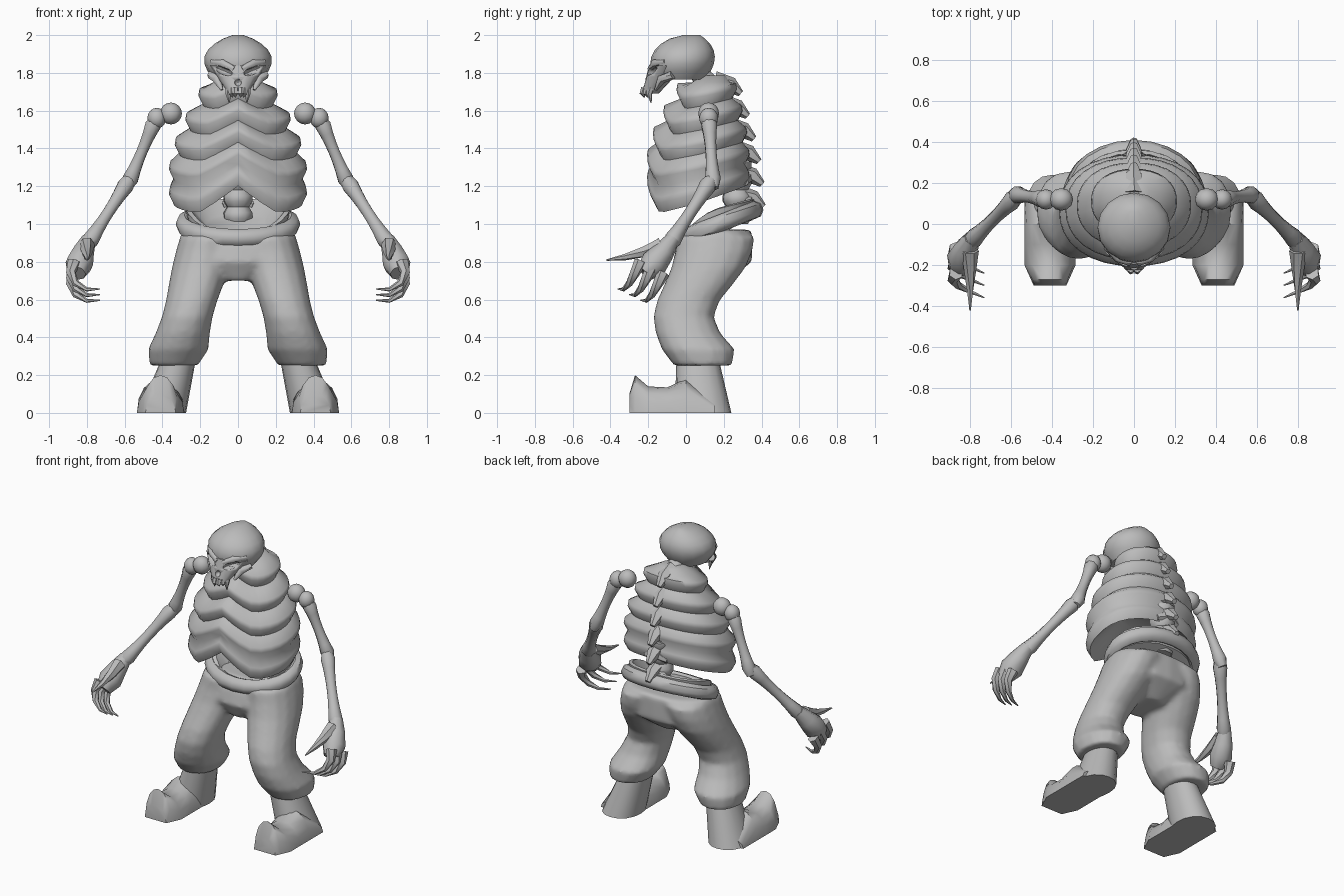
import bpy, bmesh
from math import sin, cos, pi, tau, radians
from mathutils import Vector

if "Cube" in bpy.data.objects:
    bpy.data.objects.remove(bpy.data.objects["Cube"])

grey = bpy.data.materials.new("bone_grey")
grey.use_nodes = True
grey.diffuse_color = (.5, .5, .5, 1)
grey.node_tree.nodes["Principled BSDF"].inputs["Base Color"].default_value = grey.diffuse_color


def finish(name, bm, mirror=False, sharp=45):
    bmesh.ops.recalc_face_normals(bm, faces=bm.faces)
    mesh = bpy.data.meshes.new(name)
    bm.to_mesh(mesh)
    bm.free()
    mesh.materials.append(grey)
    part = bpy.data.objects.new(name, mesh)
    bpy.context.collection.objects.link(part)
    bpy.ops.object.select_all(action='DESELECT')
    bpy.context.view_layer.objects.active = part
    part.select_set(True)
    bpy.ops.object.shade_smooth_by_angle(angle=radians(sharp))
    if mirror:
        part.modifiers.new("mirror", 'MIRROR')
    return part


def skin(bm, rings, closed=False):
    rows = [[bm.verts.new(point) for point in ring] for ring in rings]
    pairs = list(zip(rows, rows[1:]))
    if closed:
        pairs.append((rows[-1], rows[0]))
    else:
        bm.faces.new(rows[0])
        bm.faces.new(rows[-1])
    for lower, upper in pairs:
        for i in range(len(lower)):
            bm.faces.new((lower[i - 1], lower[i], upper[i], upper[i - 1]))


def loft(name, rings, mirror=False, sharp=45, closed=False):
    bm = bmesh.new()
    skin(bm, rings, closed)
    return finish(name, bm, mirror, sharp)


def turn(count):
    return [tau * i / count for i in range(count)]


def oval(x, y, z, rx, ry, sides=16, power=2.2, lift=None):
    ring = []
    for angle in turn(sides):
        c, s = sin(angle), -cos(angle)
        reach = (abs(c) ** power + abs(s) ** power) ** (-1 / power)
        ring.append(Vector((x + rx * c * reach, y + ry * s * reach, z + (lift(c, s) if lift else 0))))
    return ring


def tubes(name, paths, sides=8, mirror=False):
    # Each path is a list of (point, radius)
    bm = bmesh.new()
    for path in paths:
        points = [Vector(point) for point, radius in path]
        rings = []
        for i, (point, radius) in enumerate(path):
            along = points[min(i + 1, len(points) - 1)] - points[max(i - 1, 0)]
            across = along.cross(Vector((.3, 1, .2))).normalized()
            other = along.normalized().cross(across)
            rings.append([points[i] + radius * (across * cos(a) + other * sin(a)) for a in turn(sides)])
        skin(bm, rings)
    return finish(name, bm, mirror)


def bone(name, start, end, radius):
    # Thin shaft that swells to a rounded knob at both ends
    start, end = Vector(start), Vector(end)
    steps = 8
    path = []
    for k in range(steps + 1):
        t = k / steps
        knob = .75 + .6 * abs(2 * t - 1) ** 2
        path.append((start.lerp(end, t), radius * (.7 if k in (0, steps) else knob)))
    return tubes(name, [path], mirror=True)


def ball(name, centre, size, mirror=False, tilt=0):
    bm = bmesh.new()
    bmesh.ops.create_uvsphere(bm, u_segments=12, v_segments=8, radius=1)
    for v in bm.verts:
        x, y, z = (a * b for a, b in zip(v.co, size))
        v.co = Vector(centre) + Vector((x * cos(tilt) - z * sin(tilt), y, x * sin(tilt) + z * cos(tilt)))
    return finish(name, bm, mirror)


# Skull: domed top, widest at the cheeks, cut short underneath
skull_rings = []
for k in range(8):
    t = k / 7
    width = sin(pi * (.06 + .68 * t))
    skull_rings.append(oval(0, .03 - .06 * t ** .5, 2 - .235 * t ** 1.3,
                            .18 * width ** 1.1, .17 * width ** .8, power=2))
skull = loft("skull", skull_rings)
face = loft("upper_jaw", [oval(0, -.1 - .09 * t, 1.84 - .15 * t, .15 - .1 * t, .095 - .05 * t)
                          for t in (0, .4, .75, 1)])

# Eye sockets and nose hole
cutters = [ball("eye_cutter", (side * .085, -.2, 1.815), (.06, .06, .022), tilt=side * .4) for side in (-1, 1)]
cutters.append(ball("nose_cutter", (0, -.23, 1.75), (.02, .04, .02)))
for target in (skull, face):
    bpy.context.view_layer.objects.active = target
    for cutter in cutters:
        hole = target.modifiers.new("socket", 'BOOLEAN')
        hole.operation, hole.object, hole.solver = 'DIFFERENCE', cutter, 'EXACT'
        bpy.ops.object.modifier_apply(modifier=hole.name)
for cutter in cutters:
    bpy.data.objects.remove(cutter)

tubes("brow_ridges", [[((.02, -.19, 1.82), .015), ((.08, -.165, 1.85), .022), ((.14, -.11, 1.86), .012)]], 8, True)
tubes("cheekbones", [[((.14, -.07, 1.79), .025), ((.11, -.13, 1.765), .025), ((.085, -.16, 1.71), .008)]], 8, True)

# Teeth: long outer fangs, short inner teeth
teeth = []
for k in range(3):
    x, y = .015 + .018 * k, -.22 + .018 * k
    tip = 1.64 if k == 2 else 1.67
    teeth.append([((x, y, 1.72), .018), ((x, y - .01, 1.69), .016), ((x * .9, y, tip), .002)])
tubes("teeth", teeth, 6, True)


# Rib cage: each rib flares downward, then tucks in under its lower edge
def rib_ring(z, swell, inset=0, drop=0):
    front, back = inset - .05 - .16 * swell, .27 + .07 * swell - inset

    def lift(c, s):
        # Breastbone peak in front, low at the front sides, rising to the spine
        return drop * (max(0, 1.2 - 2 * abs(c)) + .5 * s if s < 0 else .7 * s)
    return oval(0, (front + back) / 2, z, .21 + .16 * swell - inset, (back - front) / 2, 32, lift=lift)


cage = [rib_ring(1.785, -.85), rib_ring(1.75, -.5)]
for i in range(5):
    z, swell, drop = 1.68 - .13 * i, sin(pi * i / 7), .05 + .02 * i
    cage += [rib_ring(z + .03, swell, .005, drop), rib_ring(z, swell, 0, drop),
             rib_ring(z - .05, swell, .025, drop)]
cage += [rib_ring(1.2, .9, .1, .1), rib_ring(1.3, .9, .2)]
loft("rib_cage", cage, sharp=65)
tubes("neck", [[((0, .13, 1.72), .07), ((0, .05, 1.82), .045)]])

# Spine with back-swept spikes
column = [((0, .27, 1 + .03 * k), .08 if k % 3 else .06) for k in range(12)]
tubes("lower_spine", [column])
spikes, wings = [], []
for i in range(6):
    y, z = .29 + .12 * sin(pi * i / 10), 1.69 - .12 * i
    spikes.append([((0, y - .14, z + .07), .05), ((0, y - .05, z + .045), .042), ((0, y, z), .018)])
    if i > 2:
        wings.append([((0, y - .08, z + .04), .04), ((.08, y - .09, z + .01), .018)])
tubes("spine_spikes", spikes, 6)
tubes("vertebra_wings", wings, 6, True)


# Pelvis bowl, notched low in front, inside a belt tilted up at the back
def notch(c, s):
    return .05 * s - .1 * max(0, -s) ** 2


loft("pelvis_bowl", [oval(0, .17, z, rx, rx * .7, 20, lift=notch)
                     for z, rx in ((.97, .26), (1.08, .275), (1.085, .25), (1, .17))])
belt = []
for around in turn(24):
    belt.append([])
    for t in turn(8):
        grow = .045 * cos(t)
        belt[-1].append(Vector((cos(around) * (.285 + grow), .17 + sin(around) * (.195 + grow),
                                1 + .075 * sin(around) + .048 * sin(t))))
loft("belt", belt, closed=True)

# Trousers: the legs bend forward and narrow at the knee, then flare to a cuff
trousers = bmesh.new()
skin(trousers, [oval(0, y, z, rx, ry, 20) for z, y, rx, ry in (
    (.97, .17, .29, .18), (.88, .15, .32, .2), (.8, .14, .32, .21), (.7, .1, .1, .12))])
for side in (-1, 1):
    leg = []
    for k in range(9):
        t = k / 8
        knee = sin(pi * t ** 1.4) ** 2
        tuck = .75 if k == 8 else 1
        leg.append(oval(side * (.15 + .19 * t), .16 - .07 * t - .13 * knee, .94 - .69 * t,
                        (.155 + .015 * t - .03 * knee) * tuck, (.205 - .045 * knee) * tuck))
    skin(trousers, leg)
trousers = finish("trousers", trousers)
blend = trousers.modifiers.new("blend", 'REMESH')
blend.mode, blend.voxel_size, blend.use_smooth_shade = 'VOXEL', .016, True
relax = trousers.modifiers.new("relax", 'SMOOTH')
relax.factor, relax.iterations = .5, 6

# Boots with upturned toes
loft("boot_ankles", [oval(.4 - .09 * t, .09 - .03 * t, .3 * t, .125 - .035 * t, .15 - .04 * t)
                     for t in (0, .4, 1)], True)
feet = []
for y, top in ((.15, .06), (0, .18), (-.1, .135), (-.2, .14), (-.27, .2), (-.3, .1)):
    width = .125 - .45 * max(0, -.2 - y)
    feet.append([Vector((.41 + width * cos(a), y, top * abs(sin(a)) ** .9))
                 for a in [pi * k / 8 for k in range(9)]])
loft("boot_feet", feet, True)

# Arms
ball("shoulder_balls", (.355, .12, 1.585), (.058, .055, .058), True)
ball("upper_arm_heads", (.43, .12, 1.56), (.05, .05, .055), True)
bone("upper_arms", (.43, .12, 1.57), (.59, .145, 1.19), .041)
bone("forearms", (.565, .145, 1.25), (.81, -.1, .87), .043)

# Hands: a pointing first finger and three curled claws
tubes("palms", [[((.79, -.07, .92), .04), ((.82, -.12, .85), .06), ((.84, -.17, .79), .075),
                 ((.855, -.22, .74), .05)]], mirror=True)
fingers = [[((.8, -.13 - .097 * k, .89 - .045 * k + .006 * k * k), .043 - .013 * k) for k in range(4)]]
for i in range(3):
    claw = []
    for k in range(5):
        curl = radians(35 * k - 30)
        claw.append(((.77 + .115 * cos(curl), .06 * i - .24 - .03 * k, .75 - .03 * i - .1 * sin(curl)),
                     .035 - .008 * k))
    fingers.append(claw)
tubes("fingers", fingers, 6, True)
